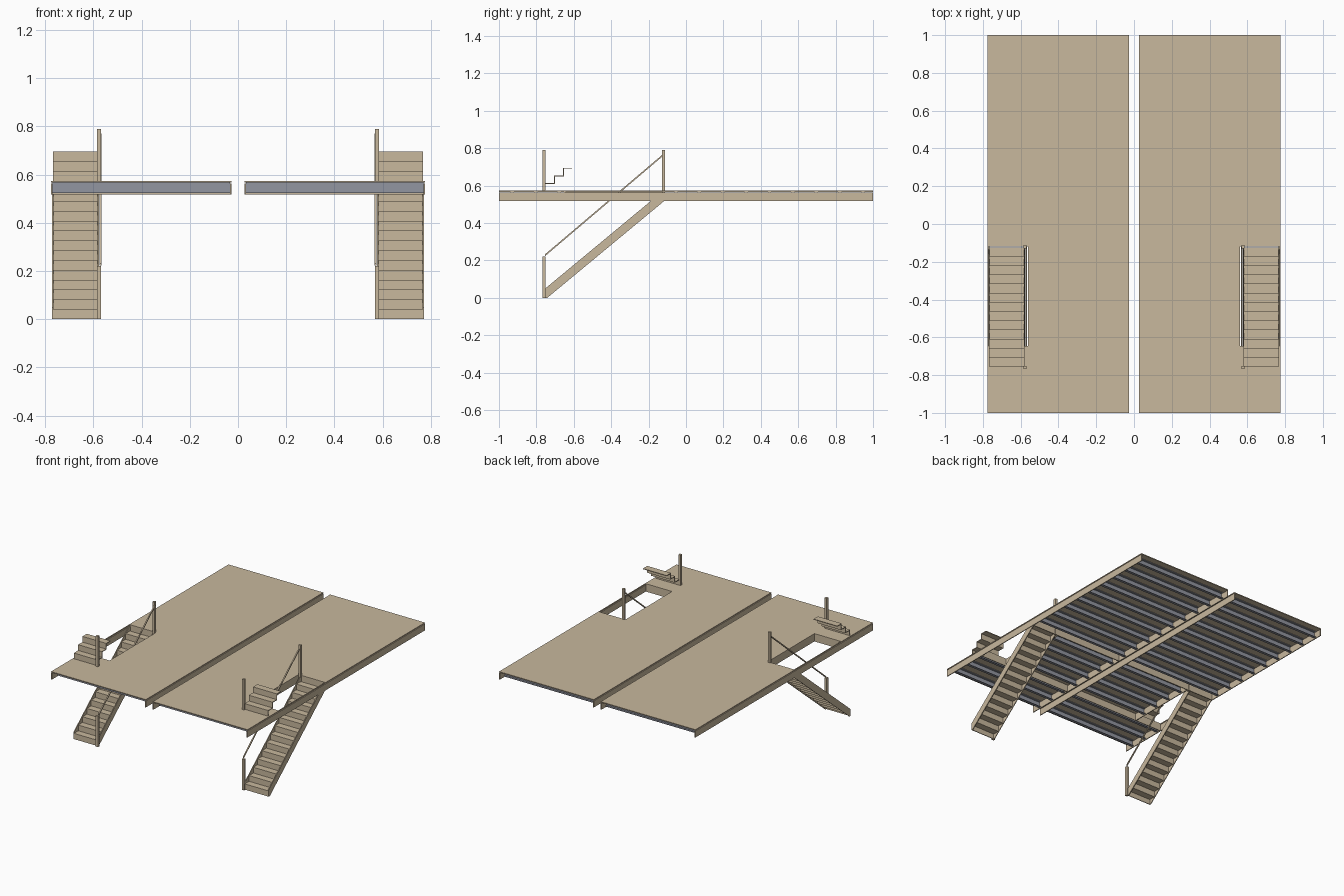
import bpy, bmesh, math
from mathutils import Vector

if "Cube" in bpy.data.objects:
    bpy.data.objects.remove(bpy.data.objects["Cube"])

def material(name, rgb):
    m = bpy.data.materials.new(name)
    m.diffuse_color = (*rgb, 1)
    m.use_nodes = True
    m.node_tree.nodes["Principled BSDF"].inputs["Base Color"].default_value = m.diffuse_color
    return m

TAN = material("tan paint", (0.58, 0.48, 0.34))
STEEL = material("grey steel", (0.29, 0.305, 0.355))

def finish(name, bm, mat):
    """Make an object and mirror it to the left half."""
    bmesh.ops.recalc_face_normals(bm, faces=bm.faces)
    me = bpy.data.meshes.new(name)
    bm.to_mesh(me)
    bm.free()
    me.materials.append(mat)
    ob = bpy.data.objects.new(name, me)
    bpy.context.collection.objects.link(ob)
    ob.modifiers.new("mirror", 'MIRROR').use_clip = False
    return ob

def add_box(bm, x0, x1, y0, y1, z0, z1):
    r = bmesh.ops.create_cube(bm, size=1)
    for v in r["verts"]:
        v.co = Vector((x1 if v.co.x > 0 else x0,
                       y1 if v.co.y > 0 else y0,
                       z1 if v.co.z > 0 else z0))

def boxes(name, mat, *dims):
    bm = bmesh.new()
    for d in dims:
        add_box(bm, *d)
    return finish(name, bm, mat)

def add_profile(bm, yz, x0, x1):
    """Extrude a side-view outline along x."""
    f = bm.faces.new([bm.verts.new((x0, y, z)) for y, z in yz])
    r = bmesh.ops.extrude_face_region(bm, geom=[f])
    verts = [g for g in r["geom"] if isinstance(g, bmesh.types.BMVert)]
    bmesh.ops.translate(bm, verts=verts, vec=(x1 - x0, 0, 0))

# Main sizes
XI, XO = 0.027, 0.775            # deck inner and outer edge
HX, HY0, HY1 = 0.562, -0.645, -0.12   # stair opening
ZB, ZT = 0.517, 0.563            # beam bottom and top
D0, D1 = 0.567, 0.573            # deck sheet
T = 0.006

# Deck sheet with a stair opening
bm = bmesh.new()
xs, ys = (XI, HX, XO - T, XO), (-1, HY0, HY1, 1)
grid = [[bm.verts.new((x, y, D0)) for y in ys] for x in xs]
for i in range(3):
    for j in range(3):
        if (i, j) != (1, 1):
            bm.faces.new((grid[i][j], grid[i+1][j], grid[i+1][j+1], grid[i][j+1]))
r = bmesh.ops.extrude_face_region(bm, geom=bm.faces[:])
bmesh.ops.translate(bm, vec=(0, 0, D1 - D0),
                    verts=[g for g in r["geom"] if isinstance(g, bmesh.types.BMVert)])
finish("deck_sheet", bm, TAN)

# Edge beams, headers and trimmer around the opening
boxes("edge_beams", TAN, (XI, XI + T, -1, 1, ZB, ZT), (XO - T, XO, -1, 1, ZB, ZT))
boxes("opening_frame", TAN,
      (XI + T, XO - T, HY0 - T, HY0, ZB, D0),
      (XI + T, XO - T, HY1, HY1 + T, ZB, D0),
      (HX - T, HX, HY0, HY1, ZB, D0))

# Channel joists, shortened beside the opening
bm = bmesh.new()
for k in range(16):
    y = -0.9375 + 0.125 * k
    end = HX - T if HY0 < y < HY1 else XO - T
    z0, f, t = 0.523, 0.018, 0.004
    add_profile(bm, [(y, z0), (y + f, z0), (y + f, z0 + t), (y + t, z0 + t),
                     (y + t, D0 - t), (y + f, D0 - t), (y + f, D0), (y, D0)],
                XI + T, end)
finish("joists", bm, STEEL)

# Folded-sheet stair steps
RUN, RISE, Y0 = 0.0485, 0.0408, -0.755
SX0, SX1 = 0.58, 0.767

def steps(name, n, zbase, x0, x1):
    t = 0.005
    top, under = [(Y0, zbase)], [(Y0 + t, zbase)]
    for i in range(n):
        z, y = zbase + RISE * (i + 1), Y0 + RUN * i
        top += [(y, z), (y + RUN, z)]
        under += [(y + t, z - t), (y + RUN + (t if i < n - 1 else 0), z - t)]
    bm = bmesh.new()
    add_profile(bm, top + under[::-1], x0, x1)
    finish(name, bm, TAN)

steps("lower_steps", 13, 0.0, SX0, SX1)
steps("upper_steps", 3, D1, SX0, SX1)

# Stringers on both sides of the lower flight
bm = bmesh.new()
for x in (SX0 - 0.003, SX1 - 0.001):
    add_profile(bm, [(Y0, 0), (-0.742, 0), (HY1, 0.515), (HY1, 0.562),
                     (-0.135, 0.562), (Y0, 0.048)], x, x + 0.005)
finish("stringers", bm, TAN)

# Handrail posts
PX0, PX1 = 0.568, 0.585
boxes("rail_posts", TAN,
      (PX0, PX1, -0.768, -0.751, 0, 0.22),
      (PX0, PX1, -0.768, -0.751, D1, 0.79),
      (PX0, PX1, -0.129, -0.112, ZB, 0.79))

# Sloping handrail
bm = bmesh.new()
add_profile(bm, [(-0.755, 0.222), (-0.12, 0.761), (-0.12, 0.771), (-0.755, 0.232)],
            0.567, 0.575)
finish("handrail", bm, TAN)
